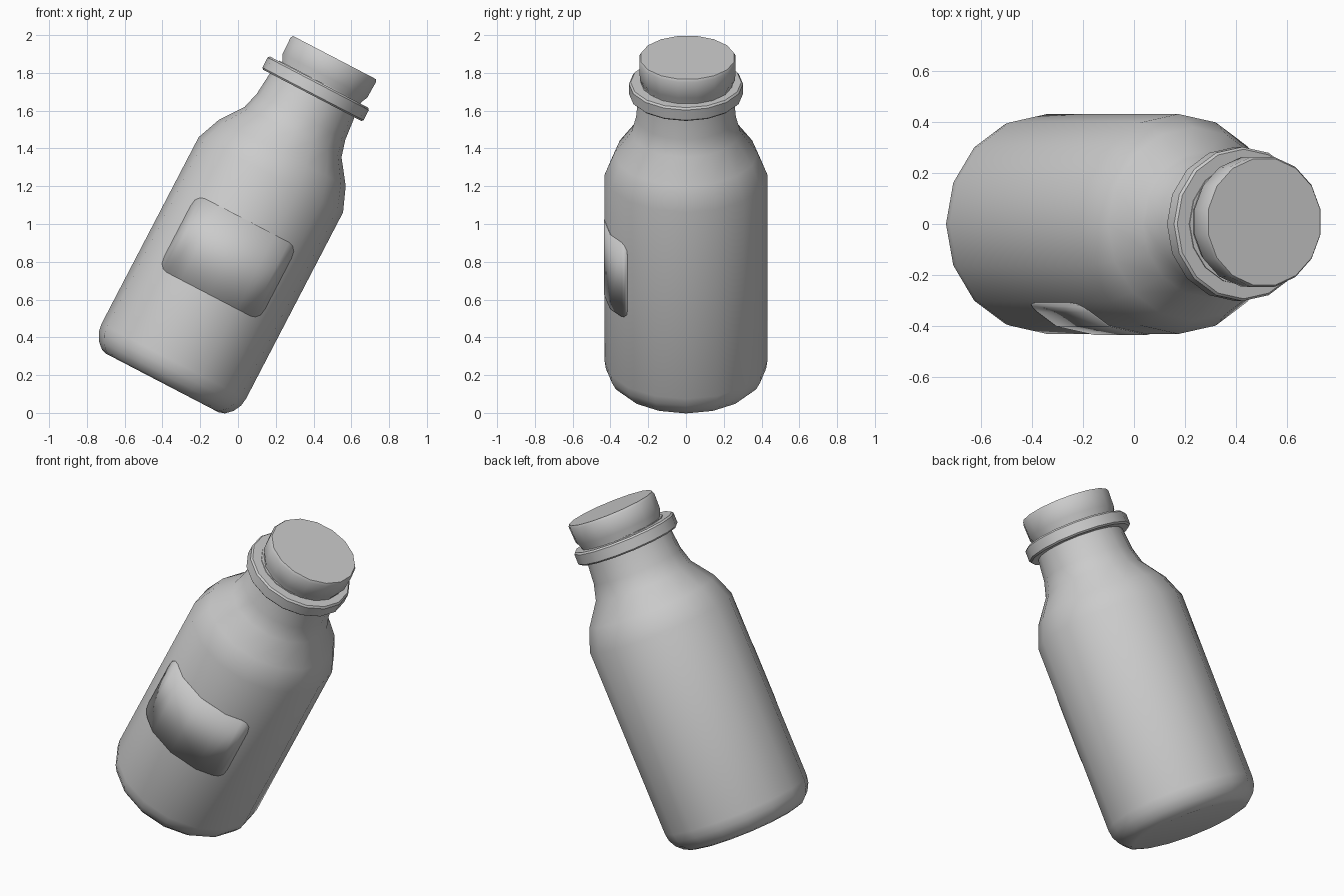
import bpy, bmesh, math
from mathutils import Matrix, Vector

if "Cube" in bpy.data.objects:
    bpy.data.objects.remove(bpy.data.objects["Cube"])

SIDES = 16
STEP = math.tau / SIDES
# leaning axis of the bottle: local z points up the bottle from the base centre
TILT = Matrix.Translation((-0.400, 0, 0.158)) @ Matrix.Rotation(math.radians(27.5), 4, 'Y')


def finish(name, bm, angle=40):
    bmesh.ops.recalc_face_normals(bm, faces=bm.faces[:])
    me = bpy.data.meshes.new(name)
    bm.to_mesh(me)
    bm.free()
    ob = bpy.data.objects.new(name, me)
    bpy.context.collection.objects.link(ob)
    ob.matrix_world = TILT
    bpy.ops.object.select_all(action='DESELECT')
    ob.select_set(True)
    bpy.context.view_layer.objects.active = ob
    bpy.ops.object.shade_smooth_by_angle(angle=math.radians(angle))
    return ob


def lathe(name, profile, closed=False, center=(0, 0), phase=0.0, angle=40):
    """Revolve (radius, height) points; open profiles get flat end caps."""
    bm = bmesh.new()
    rings = [[bm.verts.new((center[0] + r * math.cos(phase + i * STEP),
                            center[1] + r * math.sin(phase + i * STEP), h))
              for i in range(SIDES)] for r, h in profile]
    pairs = list(zip(rings, rings[1:]))
    if closed:
        pairs.append((rings[-1], rings[0]))
    for a, b in pairs:
        for i in range(SIDES):
            j = (i + 1) % SIDES
            bm.faces.new((a[i], a[j], b[j], b[i]))
    if not closed:
        bm.faces.new(rings[0])
        bm.faces.new(rings[-1])
    return finish(name, bm, angle)


# bottle body with rounded base, shoulder and neck
lathe("bottle_body", [
    (0.335, 0.0), (0.367, 0.01), (0.402, 0.043), (0.424, 0.085), (0.431, 0.13),
    (0.431, 1.243), (0.379, 1.373), (0.289, 1.498), (0.264, 1.59),
    (0.254, 1.70), (0.240, 1.80)], angle=50)

# collar ring around the neck
lathe("neck_ring", [
    (0.235, 1.717), (0.293, 1.717), (0.302, 1.726), (0.302, 1.786),
    (0.293, 1.796), (0.235, 1.796)], closed=True)

# screw cap
lathe("cap", [
    (0.240, 1.785), (0.240, 1.805), (0.257, 1.84), (0.260, 1.935), (0.252, 1.949)],
    center=(0.012, 0.008), phase=STEP / 2, angle=50)

# thin label panel with rounded corners, following the facets of the front
bm = bmesh.new()
columns = []
for deg, inset in [(-44, 0.07), (-43, 0.03), (-40, 0.008), (-36, 0), (-22.5, 0), (0, 0),
                   (22.5, 0), (36, 0), (40, 0.008), (43, 0.03), (44, 0.07)]:
    a = math.radians(deg)
    r = 0.431 * math.cos(STEP / 2) / math.cos(a % STEP - STEP / 2) + 0.004
    x, y = r * math.sin(a), -r * math.cos(a)
    columns.append([bm.verts.new((x, y, h)) for h in (0.53 + inset, 0.97 - inset)])
for a, b in zip(columns, columns[1:]):
    bm.faces.new((a[0], b[0], b[1], a[1]))
label = finish("label_panel", bm)
solid = label.modifiers.new("thickness", 'SOLIDIFY')
solid.thickness = 0.008
solid.offset = -1 if label.data.polygons[4].normal.y < 0 else 1
